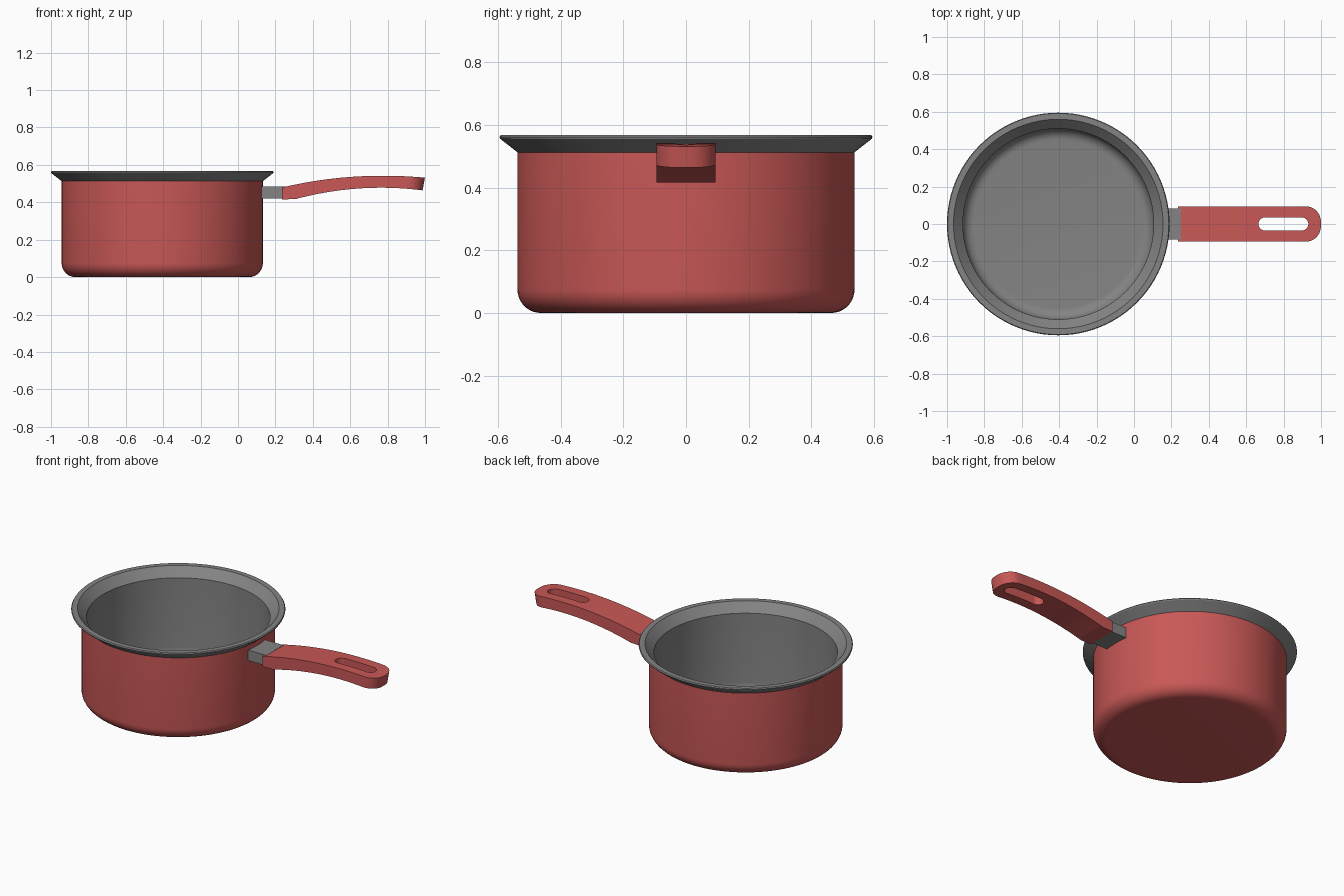
import bpy, bmesh, math

if "Cube" in bpy.data.objects:
    bpy.data.objects.remove(bpy.data.objects["Cube"])

CX, SEG = -0.405, 96


def material(name, rgb):
    m = bpy.data.materials.new(name)
    m.diffuse_color = (*rgb, 1)
    m.use_nodes = True
    m.node_tree.nodes["Principled BSDF"].inputs["Base Color"].default_value = m.diffuse_color
    return m


RED = material("red enamel", (0.58, 0.098, 0.093))
GREY = material("grey metal", (0.23, 0.23, 0.23))


def finish(bm, name, mat, recalc=True):
    if recalc:
        bmesh.ops.recalc_face_normals(bm, faces=bm.faces)
    me = bpy.data.meshes.new(name)
    bm.to_mesh(me)
    bm.free()
    ob = bpy.data.objects.new(name, me)
    bpy.context.collection.objects.link(ob)
    me.materials.append(mat)
    return ob


def smooth(ob):
    bpy.ops.object.select_all(action='DESELECT')
    ob.select_set(True)
    bpy.context.view_layer.objects.active = ob
    bpy.ops.object.shade_smooth_by_angle(angle=math.radians(30))


def lathe(name, profile, mat):
    """Revolve (radius, z) points; points run so that faces look outward."""
    bm = bmesh.new()
    rings = []
    for r, z in profile:
        if r == 0:
            rings.append([bm.verts.new((CX, 0, z))] * SEG)
        else:
            rings.append([bm.verts.new((CX + r * math.cos(2 * math.pi * i / SEG),
                                        r * math.sin(2 * math.pi * i / SEG), z))
                          for i in range(SEG)])
    for a, b in zip(rings, rings[1:]):
        for i in range(SEG):
            j = (i + 1) % SEG
            quad = [a[i], a[j], b[j], b[i]]
            bm.faces.new(list(dict.fromkeys(quad)))
    ob = finish(bm, name, mat, recalc=False)
    smooth(ob)
    return ob


def fillet(r, z, rad, steps=9):
    """Quarter round from the floor (z) up to the wall (r)."""
    return [(r - rad + rad * math.sin(t), z + rad - rad * math.cos(t))
            for t in (math.pi / 2 * i / steps for i in range(steps + 1))]


def prism(name, pts, place, lo, hi, mat):
    """Closed prism from a 2D outline; place(u, v, w) gives the 3D point."""
    bm = bmesh.new()
    a = [bm.verts.new(place(u, v, lo)) for u, v in pts]
    b = [bm.verts.new(place(u, v, hi)) for u, v in pts]
    n = len(pts)
    bm.faces.new(a)
    bm.faces.new(b)
    for i in range(n):
        bm.faces.new((a[i], a[(i + 1) % n], b[(i + 1) % n], b[i]))
    return finish(bm, name, mat)


def rounded(x0, x1, h, r, steps=10):
    """Rounded rectangle outline from x0 to x1 with half width h."""
    out = []
    for cx, cy, start in ((x1 - r, h - r, 0), (x0 + r, h - r, 90),
                          (x0 + r, r - h, 180), (x1 - r, r - h, 270)):
        for i in range(steps + 1):
            t = math.radians(start + 90 * i / steps)
            p = (cx + r * math.cos(t), cy + r * math.sin(t))
            if not out or math.dist(p, out[-1]) > 1e-5:
                out.append(p)
    if math.dist(out[0], out[-1]) < 1e-5:
        out.pop()
    return out


# Pot: red outer shell, then flared rim and grey lining
lathe("pot_body", [(0, 0)] + fillet(0.538, 0, 0.075) + [(0.538, 0.513)], RED)
lathe("rim_and_lining",
      [(0.538, 0.513), (0.593, 0.556), (0.595, 0.562), (0.591, 0.568),
       (0.56, 0.568), (0.51, 0.515)] + fillet(0.51, 0.03, 0.06)[::-1] + [(0, 0.03)], GREY)

# Metal neck between pot and handle
prism("handle_neck", [(0.115, 0.42), (0.25, 0.42), (0.25, 0.484), (0.115, 0.484)],
      lambda u, v, w: (u, w, v), -0.083, 0.083, GREY)

# Handle: arched side profile with a flat start underneath
N = 28
top, under = [], []
for i in range(N + 1):
    x = 0.234 + (1.01 - 0.234) * i / N
    top.append((x, 0.542 - 0.205 * (x - 0.775) ** 2 + 0.02 * min(0, x - 0.775) ** 3))
    x = 0.305 + (1.01 - 0.305) * i / N
    under.append((x, 0.478 - 0.29 * (x - 0.765) ** 2))
side = [(0.234, 0.416), *under, *reversed(top)]
handle = prism("handle", side, lambda u, v, w: (u, w, v), -0.15, 0.15, RED)

# Cutters: rounded tilted outline and hanging slot
outline = prism("outline_cutter", rounded(0.0, 0.999, 0.0945, 0.082),
                lambda u, v, w: (u + 0.18 * (w - 0.53), v, w), 0.2, 0.8, RED)
slot = prism("slot_cutter", rounded(0.665, 0.932, 0.035, 0.0349),
             lambda u, v, w: (u, v, w), 0.2, 0.8, RED)
for cutter, op in ((outline, 'INTERSECT'), (slot, 'DIFFERENCE')):
    cutter.hide_render = True
    mod = handle.modifiers.new(cutter.name, 'BOOLEAN')
    mod.operation, mod.object, mod.solver = op, cutter, 'EXACT'

# Bake the cuts and drop the cutters
bpy.context.view_layer.update()
deps = bpy.context.evaluated_depsgraph_get()
baked = bpy.data.meshes.new_from_object(handle.evaluated_get(deps))
handle.modifiers.clear()
handle.data = baked
for cutter in (outline, slot):
    bpy.data.objects.remove(cutter)
smooth(handle)
